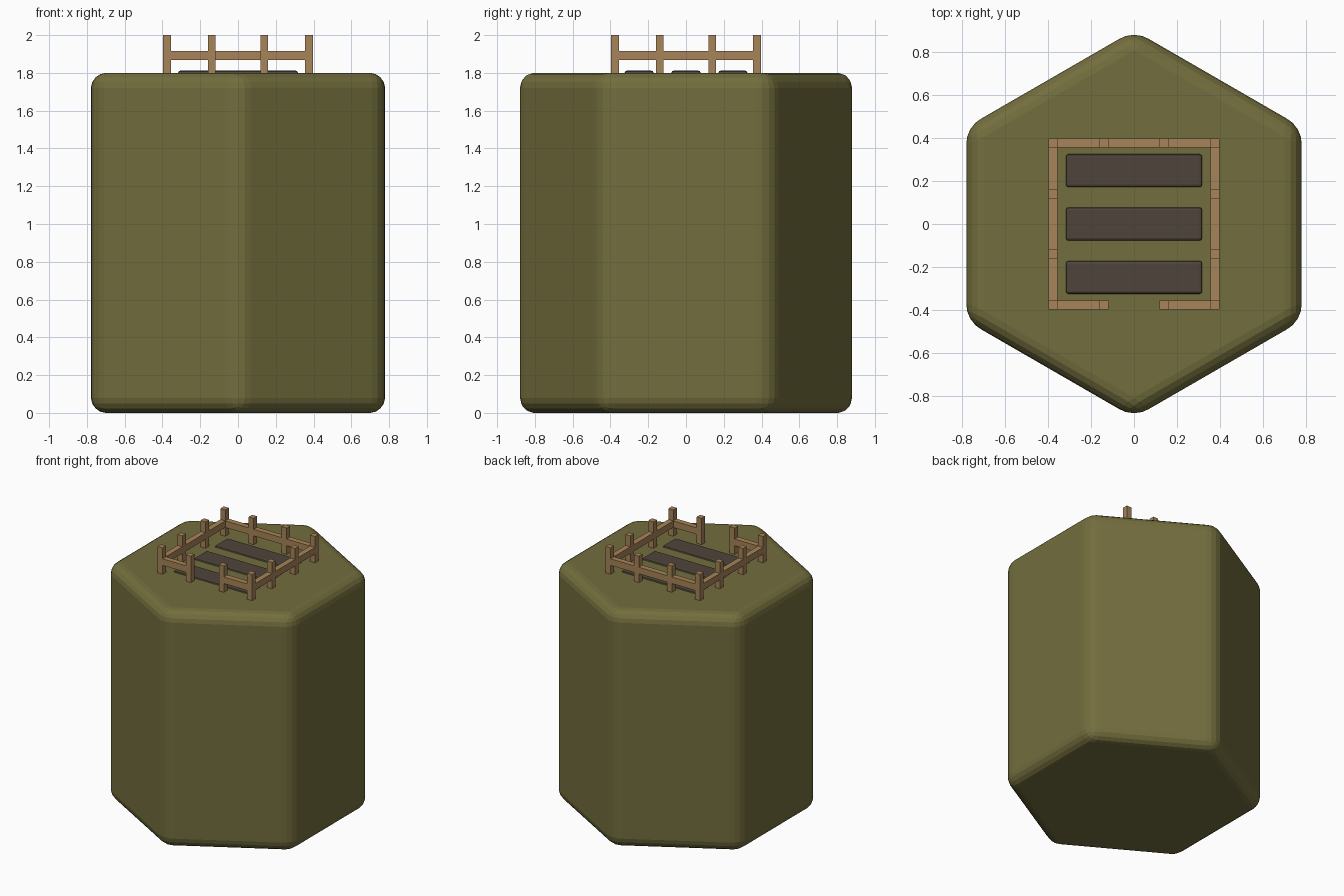
import bpy, bmesh, math

if "Cube" in bpy.data.objects:
    bpy.data.objects.remove(bpy.data.objects["Cube"])


def material(name, rgb):
    m = bpy.data.materials.new(name)
    m.diffuse_color = (*rgb, 1.0)
    m.use_nodes = True
    m.node_tree.nodes["Principled BSDF"].inputs["Base Color"].default_value = m.diffuse_color
    return m


OLIVE = material("olive green", (0.170, 0.155, 0.047))
TAN = material("tan wood", (0.39, 0.23, 0.098))
DARK = material("dark brown wood", (0.078, 0.058, 0.043))


def finish(name, bm, mat, bevel=0.0, segments=1):
    me = bpy.data.meshes.new(name)
    bm.to_mesh(me)
    bm.free()
    me.materials.append(mat)
    ob = bpy.data.objects.new(name, me)
    bpy.context.collection.objects.link(ob)
    if bevel:
        mod = ob.modifiers.new("bevel", 'BEVEL')
        mod.width = bevel
        mod.segments = segments
        mod.limit_method = 'ANGLE'
        mod.angle_limit = math.radians(30)
    return ob


def box(name, x, y, z, mat, bevel=0.0, segments=1):
    """Box from (min, max) ranges on each axis."""
    bm = bmesh.new()
    bmesh.ops.create_cube(bm, size=1)
    for v in bm.verts:
        for i, (lo, hi) in enumerate((x, y, z)):
            v.co[i] = lo if v.co[i] < 0 else hi
    return finish(name, bm, mat, bevel, segments)


# Hexagonal body with rounded edges, corners pointing to front and back
bm = bmesh.new()
bmesh.ops.create_cone(bm, cap_ends=True, segments=6, radius1=0.9, radius2=0.9, depth=1.8)
bmesh.ops.translate(bm, verts=bm.verts, vec=(0, 0, 0.9))
finish("hexagon_body", bm, OLIVE, 0.08, 4)

# Three dark planks on the top
for i, y in enumerate((-0.248, 0, 0.248)):
    box(f"plank_{i + 1}", (-0.317, 0.317), (y - 0.077, y + 0.077), (1.77, 1.812), DARK, 0.012, 2)

# Fence posts around a square
TOP, E, P, H = 1.8, 0.377, 0.139, 0.021
steps = (-E, -P, P, E)
n = 0
for x in steps:
    for y in steps:
        if abs(x) == E or abs(y) == E:
            n += 1
            box(f"fence_post_{n}", (x - H, x + H), (y - H, y + H), (TOP - 0.01, 2.0), TAN)

# Rails run from post to post; the middle of the front is left open
rz = (1.867, 1.917)
for a, b in zip(steps, steps[1:]):
    span = (a + H, b - H)
    for s, side in ((-1, "left"), (1, "right")):
        box(f"{side}_rail", (s * E - H, s * E + H), span, rz, TAN)
    box("back_rail", span, (E - H, E + H), rz, TAN)
    if a != -P:
        box("front_rail", span, (-E - H, -E + H), rz, TAN)
